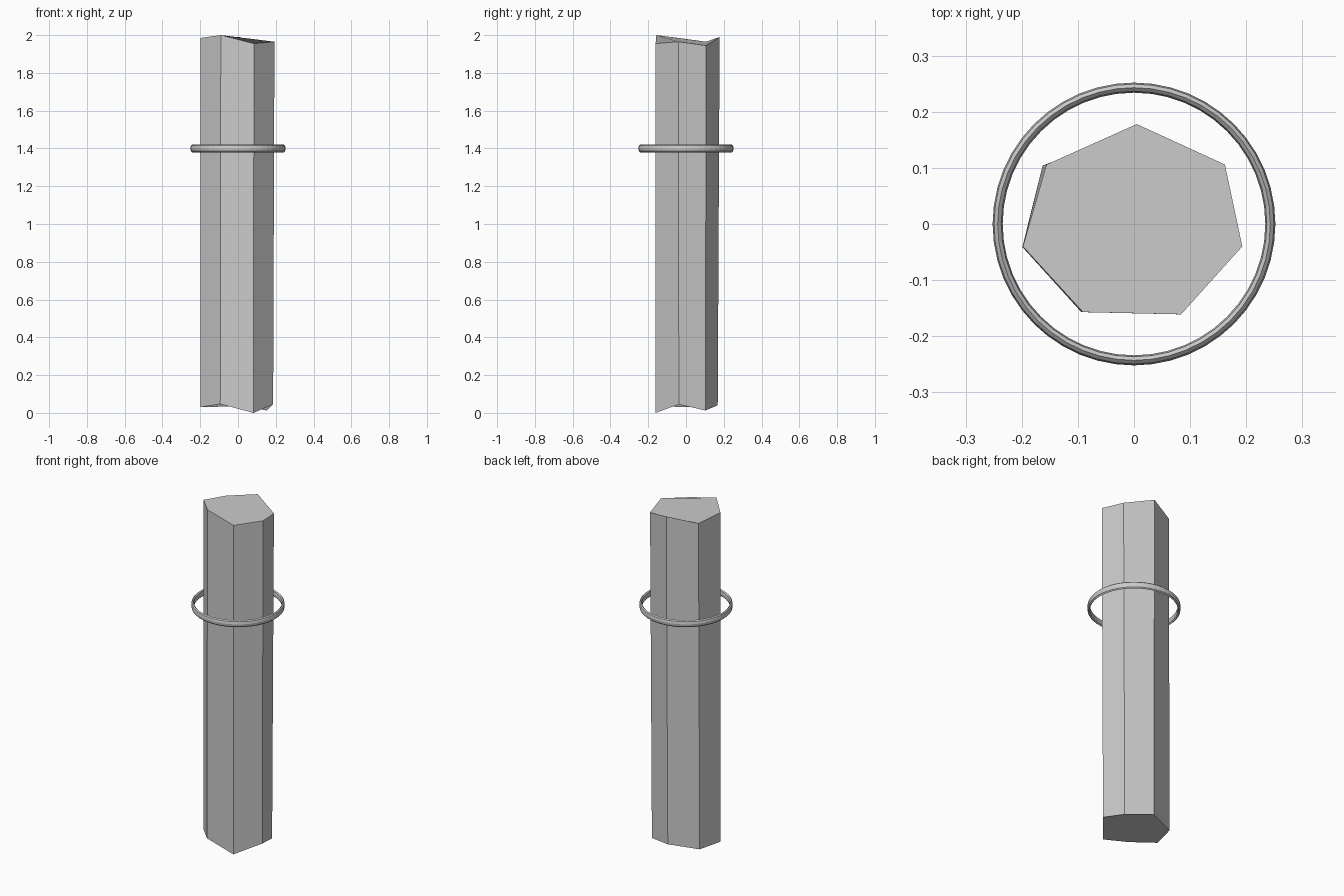
import bpy
import bmesh

cube = bpy.data.objects.get("Cube")
if cube:
    bpy.data.objects.remove(cube, do_unlink=True)

# One plain grey for everything
grey = bpy.data.materials.new("stone_grey")
grey.use_nodes = True
colour = (0.6, 0.6, 0.6, 1)
grey.diffuse_color = colour
grey.node_tree.nodes["Principled BSDF"].inputs["Base Color"].default_value = colour

# Seven-sided crystal column with uneven ends: (x, y, z) around each rim
top_rim = [(0.005, 0.178, 1.99), (-0.156, 0.106, 1.965), (-0.198, -0.04, 1.985),
           (-0.091, -0.157, 2.0), (0.084, -0.161, 1.955), (0.193, -0.04, 1.965),
           (0.162, 0.106, 1.945)]
bottom_rim = [(0.002, 0.168, 0.04), (-0.163, 0.104, 0.03), (-0.199, -0.041, 0.03),
              (-0.094, -0.157, 0.047), (0.082, -0.161, 0.0), (0.186, -0.038, 0.045),
              (0.152, 0.103, 0.013)]

bm = bmesh.new()
top = [bm.verts.new(p) for p in top_rim]
bottom = [bm.verts.new(p) for p in bottom_rim]
bm.faces.new(top)
bm.faces.new(bottom[::-1])
for i in range(len(top)):
    j = (i + 1) % len(top)
    bm.faces.new((bottom[i], bottom[j], top[j], top[i]))
bmesh.ops.recalc_face_normals(bm, faces=bm.faces)
mesh = bpy.data.meshes.new("crystal_column")
bm.to_mesh(mesh)
bm.free()
column = bpy.data.objects.new("crystal_column", mesh)
bpy.context.collection.objects.link(column)
mesh.materials.append(grey)

# Thin floating ring, its section taller than wide
bpy.ops.mesh.primitive_torus_add(major_segments=48, minor_segments=8,
                                 major_radius=0.243, minor_radius=0.009,
                                 location=(0, 0, 1.4))
ring = bpy.context.object
ring.name = "floating_ring"
ring.scale.z = 2.3
ring.data.materials.append(grey)
